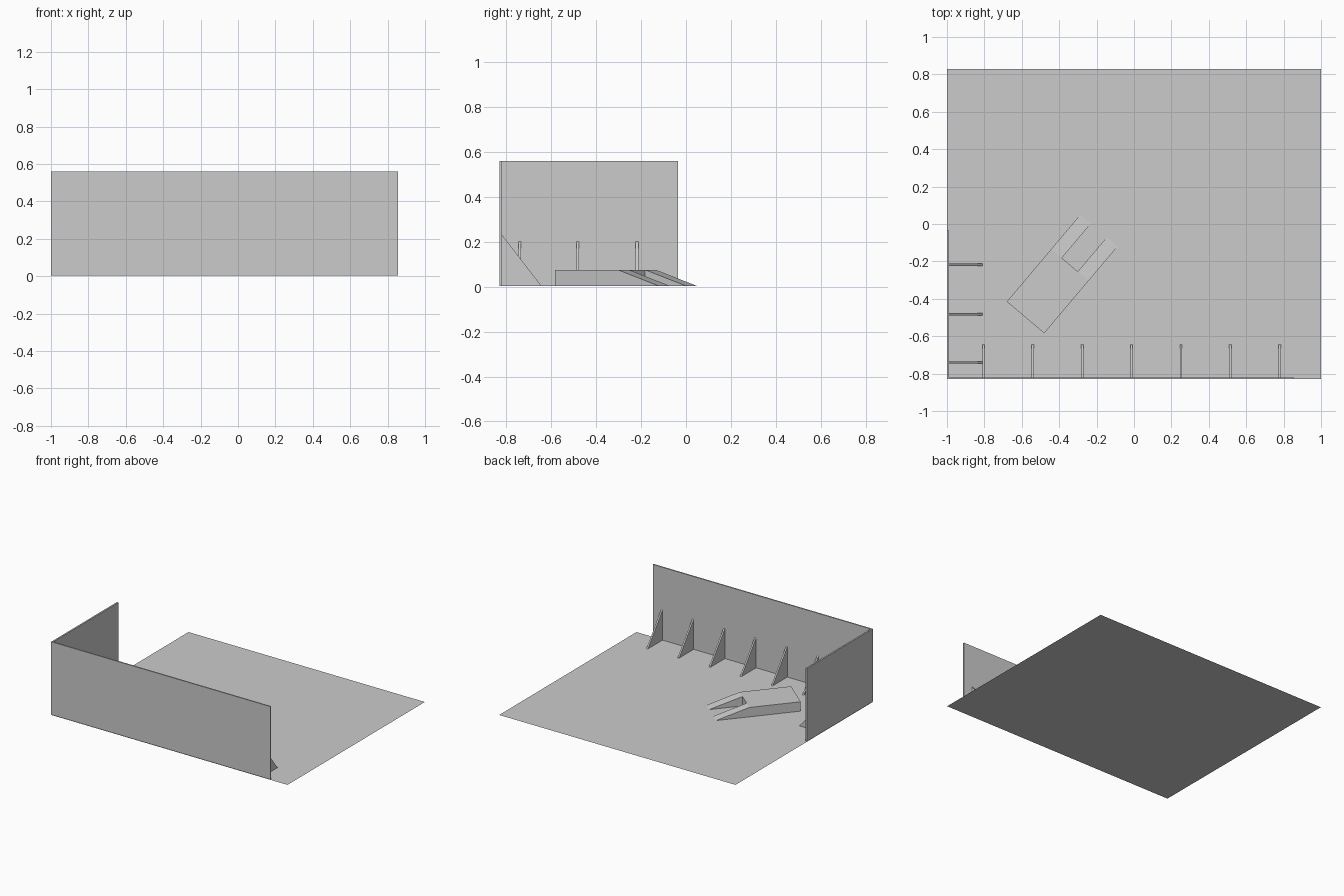
import bpy, bmesh, math
from mathutils import Matrix, Vector

cube = bpy.data.objects.get("Cube")
if cube:
    bpy.data.objects.remove(cube, do_unlink=True)

grey = bpy.data.materials.new("plain grey")
grey.use_nodes = True
colour = (0.6, 0.6, 0.6, 1)
grey.diffuse_color = colour
grey.node_tree.nodes["Principled BSDF"].inputs["Base Color"].default_value = colour

BASE = 0.003      # underside of parts resting on the floor
THICK = 0.012     # wall and bracket thickness


def finish(name, bm):
    bmesh.ops.recalc_face_normals(bm, faces=bm.faces)
    mesh = bpy.data.meshes.new(name)
    bm.to_mesh(mesh)
    bm.free()
    mesh.materials.append(grey)
    obj = bpy.data.objects.new(name, mesh)
    bpy.context.collection.objects.link(obj)
    return obj


def prism(name, profile, sweep):
    """Extrude a closed planar profile along a vector."""
    bm = bmesh.new()
    face = bm.faces.new([bm.verts.new(p) for p in profile])
    new = bmesh.ops.extrude_face_region(bm, geom=[face], use_keep_orig=True)["geom"]
    verts = [g for g in new if isinstance(g, bmesh.types.BMVert)]
    bmesh.ops.translate(bm, verts=verts, vec=Vector(sweep))
    return finish(name, bm)


def wall(name, x0, x1, y0, y1, top):
    corners = [(x0, y0, BASE), (x1, y0, BASE), (x1, y1, BASE), (x0, y1, BASE)]
    return prism(name, corners, (0, 0, top - BASE))


# Thin floor sheet
bm = bmesh.new()
bm.faces.new([bm.verts.new((x, y, 0)) for x, y in
              ((-1, -0.83), (1, -0.83), (1, 0.83), (-1, 0.83))])
finish("floor", bm)

# Two upright walls meeting at a corner
wall("front_wall", -1, 0.855, -0.83, -0.82, 0.56)
wall("right_wall", -1, -0.988, -0.82, -0.035, 0.56)

# Triangular brackets behind the front wall
for i in range(7):
    x = -0.805 + i * 0.264 - THICK / 2
    prism(f"front_bracket_{i + 1}",
          [(x, -0.82, BASE), (x, -0.643, BASE), (x, -0.82, 0.232)], (THICK, 0, 0))

# Triangular brackets inside the right wall
for i, y in enumerate((-0.74, -0.482, -0.218)):
    y -= THICK / 2
    prism(f"right_bracket_{i + 1}",
          [(-0.988, y, BASE), (-0.81, y, BASE), (-0.988, y, 0.2)], (0, THICK, 0))

# Forked ramp: flat block, then two sloping prongs, built along local +y
WIDTH, LENGTH, FLAT, HIGH = 0.262, 0.608, 0.368, 0.075
block = [wall("ramp_block", 0, WIDTH, 0, FLAT, HIGH)]
for side, x0, x1 in (("left", 0, 0.074), ("right", 0.186, WIDTH)):
    block.append(prism(f"ramp_{side}_prong",
                       [(x0, FLAT, BASE), (x0, LENGTH, BASE), (x0, FLAT, HIGH)],
                       (x1 - x0, 0, 0)))
turn = Matrix.Translation((-0.68, -0.415, 0)) @ Matrix.Rotation(math.radians(-40.2), 4, "Z")
for obj in block:
    obj.data.transform(turn)
